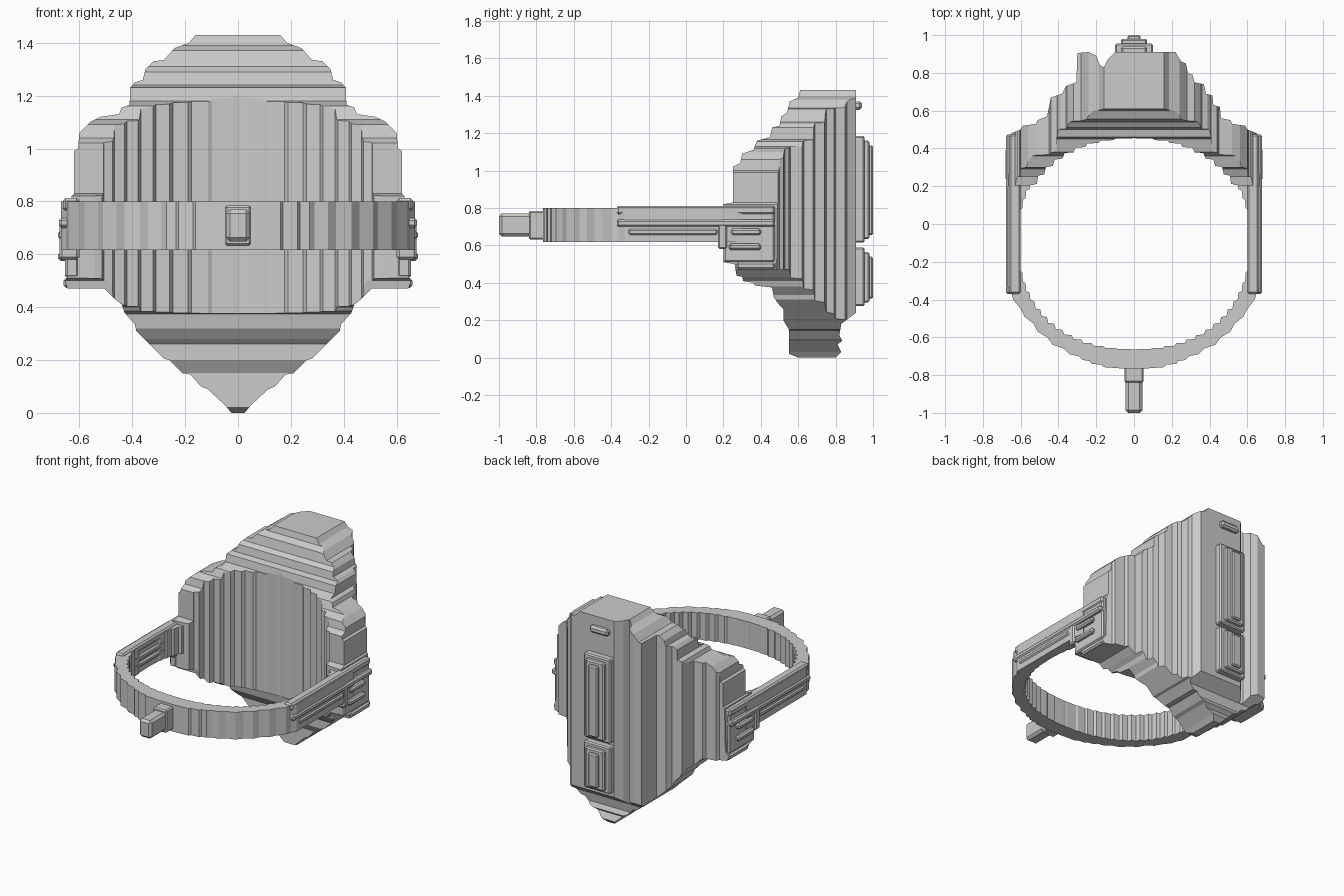
import bpy, bmesh, math
from mathutils import Vector

metal = bpy.data.materials.new("pale grey metal")
metal.diffuse_color = (0.6, 0.6, 0.6, 1)


def prism(name, pts, axis, lo, hi):
    """Extrude a closed 2D outline along one axis (0=x, 1=y, 2=z)."""
    def place(p, h):
        c = list(p)
        c.insert(axis, h)
        return Vector(c)
    bm = bmesh.new()
    f = bm.faces.new([bm.verts.new(place(p, lo)) for p in pts])
    r = bmesh.ops.extrude_face_region(bm, geom=[f])
    move = place((0, 0), hi - lo)
    bmesh.ops.translate(bm, vec=move,
                        verts=[g for g in r["geom"] if isinstance(g, bmesh.types.BMVert)])
    bmesh.ops.recalc_face_normals(bm, faces=bm.faces)
    me = bpy.data.meshes.new(name)
    bm.to_mesh(me)
    bm.free()
    me.materials.append(metal)
    ob = bpy.data.objects.new(name, me)
    bpy.context.collection.objects.link(ob)
    return ob


def block(name, x, y, z, bevel=0.008):
    """Box from ranges, with a small chamfer."""
    ob = prism(name, [(x[0], y[0]), (x[1], y[0]), (x[1], y[1]), (x[0], y[1])], 2, *z)
    if bevel:
        m = ob.modifiers.new("chamfer", "BEVEL")
        m.width = bevel
        m.segments = 1
    return ob


def mirrored(pts):
    """Close a right-hand half outline with its mirror image."""
    return pts + [(-a, b) for a, b in reversed(pts)]


def stairs(pts):
    """Turn a smooth path into small steps."""
    out = []
    for p, q in zip(pts, pts[1:]):
        out += [p, (p[0] * 0.2 + q[0] * 0.8, p[1] * 0.85 + q[1] * 0.15)]
    return out + [pts[-1]]


def bore(a0, a1, n):
    """Inner opening: a slightly squared ellipse between two angles."""
    pts = []
    for i in range(n + 1):
        a = math.radians(a0 + (a1 - a0) * i / n)
        c, s = math.cos(a), math.sin(a)
        e = 2 / 2.35
        pts.append((0.612 * math.copysign(abs(c) ** e, c),
                    -0.105 + 0.56 * math.copysign(abs(s) ** e, s)))
    return pts


# Tall back plate: plan outline, trimmed by a front and a side outline
right_edge = [(0.67, 0.2), (0.67, 0.46), (0.65, 0.48), (0.6, 0.5), (0.59, 0.52), (0.52, 0.53),
              (0.51, 0.55), (0.46, 0.56), (0.455, 0.62), (0.42, 0.63), (0.415, 0.68),
              (0.38, 0.69), (0.37, 0.74), (0.32, 0.75), (0.31, 0.79), (0.285, 0.8),
              (0.275, 0.85), (0.25, 0.86), (0.22, 0.91)]
left_edge = [(-0.1, 0.91), (-0.14, 0.87), (-0.16, 0.83), (-0.18, 0.84), (-0.2, 0.89),
             (-0.24, 0.91), (-0.3, 0.905), (-0.305, 0.75), (-0.36, 0.73), (-0.38, 0.69),
             (-0.44, 0.67), (-0.46, 0.57), (-0.51, 0.55), (-0.52, 0.53), (-0.59, 0.52),
             (-0.6, 0.5), (-0.65, 0.48), (-0.67, 0.46), (-0.67, 0.2)]
half = bore(30, 90, 9)
half = stairs(half)
inner = [(-x, y) for x, y in half] + [(x, y) for x, y in reversed(half[:-1])]
plate = prism("back_plate", right_edge + left_edge + inner, 2, -0.2, 1.6)

front_outline = mirrored([
    (0.025, 0), (0.05, 0.03), (0.115, 0.09), (0.14, 0.1), (0.18, 0.145), (0.21, 0.15),
    (0.26, 0.2), (0.28, 0.205), (0.385, 0.31), (0.39, 0.335), (0.43, 0.38), (0.44, 0.41),
    (0.465, 0.43), (0.505, 0.47), (0.645, 0.47), (0.655, 0.5), (0.635, 0.53), (0.63, 0.82),
    (0.62, 0.83), (0.62, 0.99), (0.605, 1.0), (0.6, 1.06), (0.56, 1.1), (0.52, 1.12),
    (0.45, 1.13), (0.44, 1.155), (0.41, 1.165), (0.408, 1.23), (0.39, 1.25), (0.36, 1.26),
    (0.35, 1.3), (0.32, 1.33), (0.28, 1.335), (0.24, 1.38), (0.185, 1.4), (0.16, 1.43)])
side_outline = [
    (0.6, 0.0), (0.55, 0.02), (0.55, 0.15), (0.52, 0.2), (0.52, 0.26), (0.5, 0.28),
    (0.47, 0.32), (0.46, 0.375), (0.37, 0.385), (0.36, 0.4), (0.3, 0.41), (0.27, 0.44),
    (0.26, 0.5), (0.2, 0.51), (0.2, 0.82), (0.25, 0.83), (0.25, 1.02), (0.29, 1.04),
    (0.3, 1.09), (0.36, 1.11), (0.38, 1.16), (0.45, 1.18), (0.46, 1.23), (0.5, 1.24),
    (0.51, 1.29), (0.54, 1.31), (0.555, 1.37), (0.6, 1.39), (0.61, 1.43), (0.95, 1.43),
    (0.95, 0.26), (0.91, 0.24), (0.83, 0.18), (0.82, 0.12), (0.835, 0.09), (0.81, 0.07),
    (0.83, 0.03), (0.8, 0.0)]
cutters = [prism("front_trim", front_outline, 1, -0.5, 1.5),
           prism("side_trim", side_outline, 0, -1.2, 1.2)]
for c in cutters:
    m = plate.modifiers.new("trim", "BOOLEAN")
    m.operation = "INTERSECT"
    m.solver = "EXACT"
    m.object = c
bpy.context.view_layer.update()
dg = bpy.context.evaluated_depsgraph_get()
trimmed = bpy.data.meshes.new_from_object(plate.evaluated_get(dg))
plate.modifiers.clear()
plate.data = trimmed
for c in cutters:
    bpy.data.objects.remove(c)

# Round band with stepped outer edge
outer = [(0.66, 0.3), (0.67, 0.18), (0.67, -0.33), (0.65, -0.36), (0.64, -0.4), (0.6, -0.45),
         (0.58, -0.49), (0.53, -0.53), (0.51, -0.57), (0.46, -0.6), (0.43, -0.64),
         (0.37, -0.66), (0.34, -0.69), (0.29, -0.7), (0.27, -0.72), (0.235, -0.725),
         (0.225, -0.74), (0.17, -0.745), (0.16, -0.758), (0.06, -0.765)]
outline = outer + [(-x, y) for x, y in reversed(outer)]
low = stairs(bore(33, -90, 22))
hole = [(-x, y) for x, y in low] + list(reversed(low[:-1]))
prism("band", outline + hole, 2, 0.617, 0.8)

# Prong at the front of the band
block("prong_base", (-0.05, 0.05), (-0.84, -0.7), (0.632, 0.785))
block("prong", (-0.045, 0.045), (-1.0, -0.8), (0.648, 0.77), 0.015)

# Rails and ribs on both flanks
for s, side in ((1, "right"), (-1, "left")):
    def rail(name, y, z, out=0.678, inn=0.6):
        block(side + "_" + name, sorted((s * inn, s * out)), y, z, 0.01)
    rail("top_rail", (-0.37, 0.475), (0.765, 0.812), 0.662)
    rail("mid_rail", (-0.37, 0.475), (0.7, 0.738))
    rail("low_rail", (-0.31, 0.17), (0.655, 0.69))
    rail("upright", (0.17, 0.22), (0.58, 0.735), 0.675)
    rail("upper_rib", (0.24, 0.4), (0.655, 0.69), 0.68)
    rail("middle_rib", (0.23, 0.4), (0.575, 0.61), 0.68)
    rail("flank_pad", (0.2, 0.475), (0.51, 0.8), 0.655)
    rail("bottom_rib", (0.27, 0.475), (0.472, 0.51), 0.66, 0.52)

# Raised stepped panels on the spine
for name, z0, z1 in (("lower", 0.275, 0.59), ("upper", 0.615, 1.185)):
    for i, (w, y) in enumerate(((0.1, 0.955), (0.07, 0.98), (0.035, 1.0))):
        block(f"{name}_panel_{i}", (-w, w), (0.88, y), (z0 + i * 0.02, z1 - i * 0.025))
block("spine_slot", (-0.07, 0.07), (0.88, 0.94), (1.325, 1.37), 0.012)
